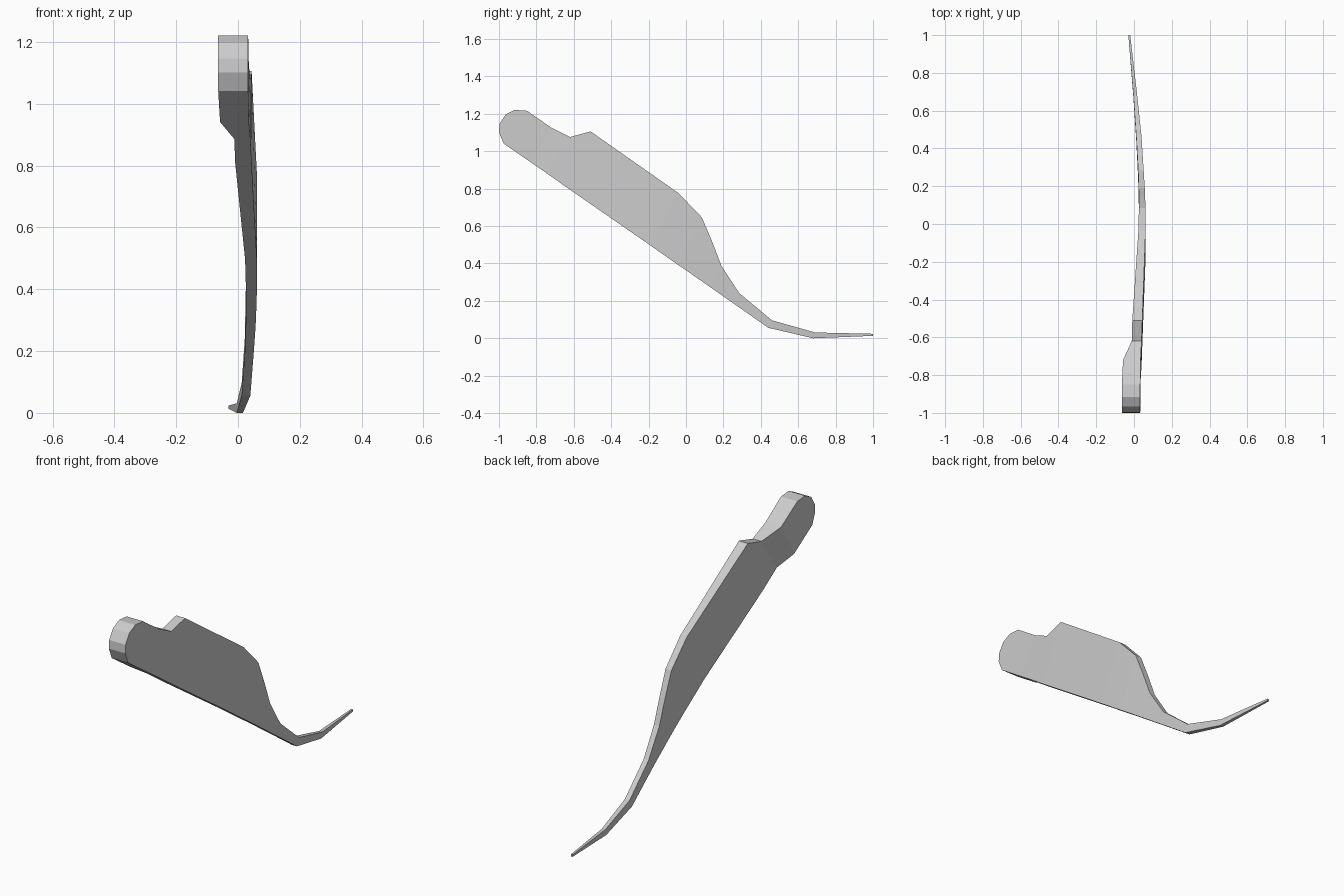
import bpy, bmesh

if "Cube" in bpy.data.objects:
    bpy.data.objects.remove(bpy.data.objects["Cube"])

# Blade stations: top (y, z), bottom (y, z), left x, right x
stations = [
    ((-0.72, 1.13), (-0.83, 0.945), -0.058, 0.035),
    ((-0.62, 1.08), (-0.75, 0.89), -0.012, 0.040),
    ((-0.51, 1.11), (-0.64, 0.812), -0.009, 0.044),
    ((-0.04, 0.78), (-0.19, 0.50), 0.023, 0.061),
    ((0.085, 0.65), (-0.04, 0.395), 0.026, 0.061),
    ((0.14, 0.52), (0.05, 0.333), 0.026, 0.059),
    ((0.19, 0.39), (0.12, 0.284), 0.025, 0.057),
    ((0.285, 0.245), (0.24, 0.20), 0.022, 0.051),
    ((0.46, 0.10), (0.44, 0.06), 0.012, 0.040),
    ((0.69, 0.035), (0.68, 0.004), -0.004, 0.016),
    ((1.0, 0.028), (1.0, 0.017), -0.030, -0.020),
]
# Rounded butt outline, running from the upper edge round to the lower edge
butt = [(-0.85, 1.22), (-0.915, 1.225), (-0.965, 1.20), (-0.997, 1.15),
        (-1.0, 1.105), (-0.975, 1.045)]

bm = bmesh.new()


def pair(p, xl, xr):
    return [bm.verts.new((x, *p)) for x in (xl, xr)]


# Curved blade: a four-sided tube through the stations
rings = [(pair(t, l, r), pair(b, l, r)) for t, b, l, r in stations]
for (t0, b0), (t1, b1) in zip(rings, rings[1:]):
    for s in (0, 1):
        bm.faces.new((t0[s], t1[s], b1[s], b0[s]))
    bm.faces.new((t0[0], t0[1], t1[1], t1[0]))
    bm.faces.new((b0[0], b0[1], b1[1], b1[0]))
t, b = rings[-1]
bm.faces.new((t[0], t[1], b[1], b[0]))

# Butt end: thick rounded plate joined to the first station
loop = [rings[0][0]] + [pair(p, -0.064, 0.033) for p in butt] + [rings[0][1]]
for s in (0, 1):
    bm.faces.new([v[s] for v in loop])
for a, c in zip(loop, loop[1:]):
    bm.faces.new((a[0], a[1], c[1], c[0]))

# Sit on the ground plane
low = min(v.co.z for v in bm.verts)
for v in bm.verts:
    v.co.z -= low
bmesh.ops.recalc_face_normals(bm, faces=bm.faces[:])
mesh = bpy.data.meshes.new("lever_blade")
bm.to_mesh(mesh)
bm.free()
bpy.context.collection.objects.link(bpy.data.objects.new("lever_blade", mesh))
